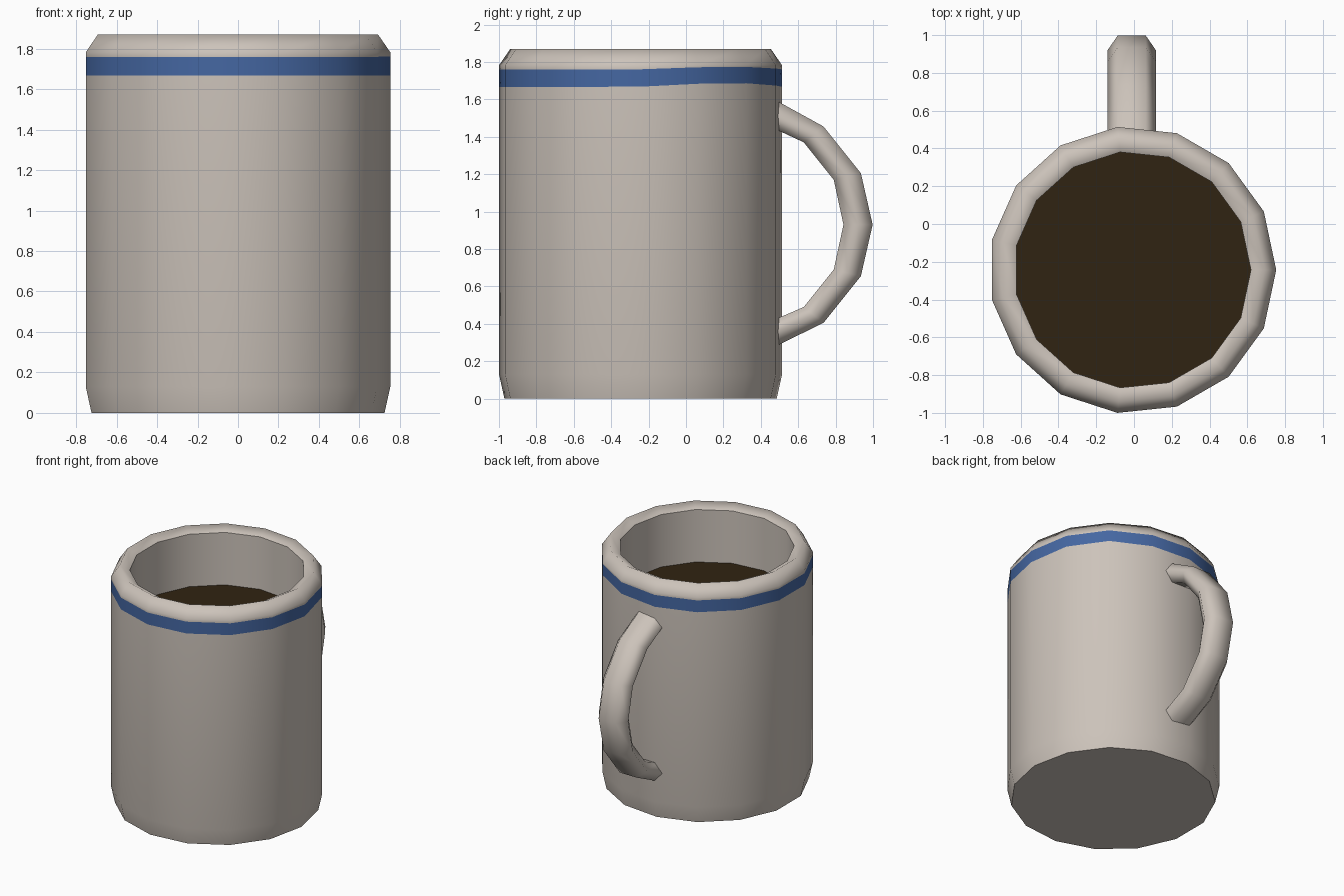
import bpy, bmesh, math
from mathutils import Vector

if "Cube" in bpy.data.objects:
    bpy.data.objects.remove(bpy.data.objects["Cube"])

SIDES = 15
CX, CY = -0.008, -0.243   # mug axis


def material(name, rgb):
    m = bpy.data.materials.new(name)
    m.diffuse_color = (*rgb, 1)
    m.use_nodes = True
    m.node_tree.nodes["Principled BSDF"].inputs["Base Color"].default_value = m.diffuse_color
    return m


CERAMIC = material("warm_ceramic", (0.604, 0.546, 0.492))
BLUE = material("blue_glaze", (0.059, 0.135, 0.36))
COFFEE = material("dark_coffee", (0.030, 0.0175, 0.006))


def finish(name, bm, mats):
    me = bpy.data.meshes.new(name)
    bm.to_mesh(me)
    bm.free()
    for m in mats:
        me.materials.append(m)
    ob = bpy.data.objects.new(name, me)
    bpy.context.collection.objects.link(ob)
    return ob


def bridge(bm, a, b, mat=0):
    n = len(a)
    for i in range(n):
        j = (i + 1) % n
        f = bm.faces.new((a[i], a[j], b[j], b[i]))
        f.material_index = mat
        f.smooth = True


def ring(bm, r, z, wobble=0.0):
    vs = []
    for i in range(SIDES):
        a = math.tau * i / SIDES
        d = a - math.radians(40)
        dz = wobble * max(0, math.cos(2.2 * d)) if abs(d) < 0.72 else 0
        vs.append(bm.verts.new((CX + r * math.cos(a), CY + r * math.sin(a), z + dz)))
    return vs


# Mug body: outside, rounded rim, inside wall; the hand-painted band dips slightly
bm = bmesh.new()
profile = [(0.732, 0, 0), (0.761, 0.13, 0), (0.761, 1.667, 0.02), (0.761, 1.76, 0.014),
           (0.761, 1.782, 0), (0.70, 1.87, 0), (0.627, 1.833, 0), (0.627, 0.12, 0)]
rings = [ring(bm, *p) for p in profile]
for k in range(len(rings) - 1):
    bridge(bm, rings[k], rings[k + 1], 1 if k == 2 else 0)
bm.faces.new(rings[0][::-1])
bm.faces.new(rings[-1])
# crisp edges at the base, inner lip and floor
for k in (0, 6, 7):
    for i in range(SIDES):
        bm.edges.get((rings[k][i], rings[k][(i + 1) % SIDES])).smooth = False
finish("mug_body", bm, [CERAMIC, BLUE])

# Coffee surface
bm = bmesh.new()
bm.faces.new(ring(bm, 0.627, 1.42))
finish("coffee", bm, [COFFEE])

# Handle: flattened hexagonal tube between outer and inner side curves (y, z)
outer = [(0.48, 1.595), (0.735, 1.455), (0.935, 1.205), (0.998, 0.93),
         (0.935, 0.655), (0.735, 0.405), (0.48, 0.28)]
inner = [(0.48, 1.44), (0.63, 1.37), (0.79, 1.17), (0.842, 0.93),
         (0.79, 0.69), (0.63, 0.49), (0.48, 0.425)]
bm = bmesh.new()
sections = []
for o, i in zip(outer, inner):
    o, i = Vector((0, *o)), Vector((0, *i))
    mid, half = (o + i) / 2, (o - i) / 2
    sections.append([bm.verts.new(mid + half * h + Vector((-0.012 + x, 0, 0)))
                     for x, h in ((0.128, 0), (0.074, 1), (-0.074, 1),
                                  (-0.128, 0), (-0.074, -1), (0.074, -1))])
for a, b in zip(sections, sections[1:]):
    bridge(bm, a, b)
bm.faces.new(sections[0][::-1])
bm.faces.new(sections[-1])
bmesh.ops.recalc_face_normals(bm, faces=bm.faces)
finish("handle", bm, [CERAMIC])
